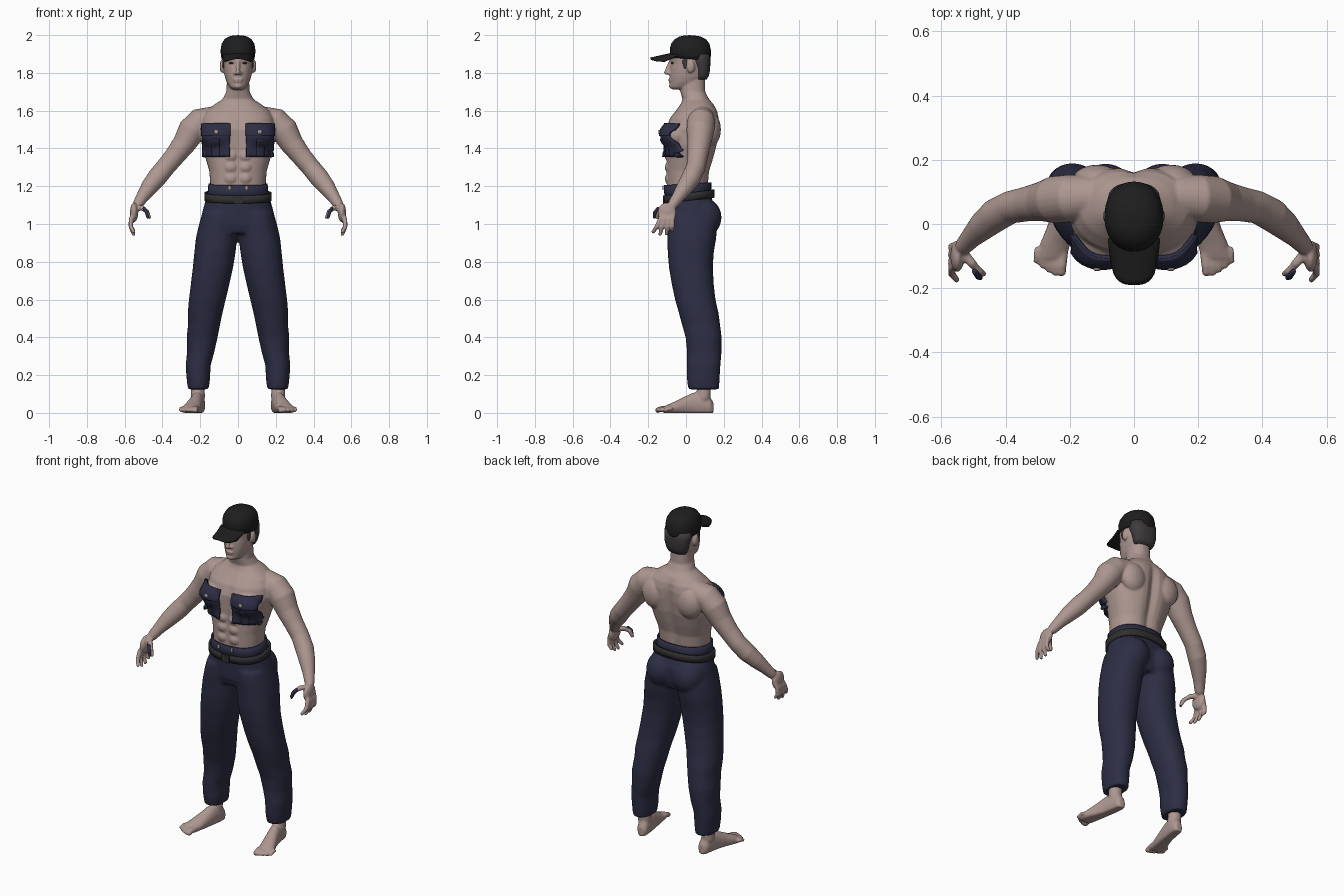
import bpy, bmesh, math
from mathutils import Vector, Matrix
from mathutils.bvhtree import BVHTree

def material(name, rgb):
    m = bpy.data.materials.new(name)
    m.diffuse_color = (*rgb, 1)
    return m

SKIN = material("skin", (0.42, 0.31, 0.285))
NAVY = material("navy cloth", (0.026, 0.027, 0.058))
BLACK = material("black cap", (0.013, 0.013, 0.013))
HAIR = material("dark hair", (0.05, 0.044, 0.047))
BELT = material("belt leather", (0.030, 0.028, 0.030))
BUTTON = material("button", (0.35, 0.29, 0.28))

def oval(z, hw, yf, yb, cx=0, e=2.2, n=40, groove=0.0, tilt=0.0):
    """Horizontal superellipse ring, optionally with spine and sternum grooves."""
    pts, cy, ry = [], (yf + yb) / 2, (yb - yf) / 2
    for i in range(n):
        a = math.tau * i / n
        c, s = math.cos(a), math.sin(a)
        x = hw * math.copysign(abs(c) ** (2 / e), c)
        y = cy + ry * math.copysign(abs(s) ** (2 / e), s)
        g = groove * math.exp(-(x / 0.03) ** 2)
        y += -g if s > 0 else g * 0.4
        pts.append(Vector((cx + x, y, z + tilt * y)))
    return pts

def loft(bm, rings, caps=True, sx=1):
    vs = [[bm.verts.new((p.x * sx, p.y, p.z)) for p in r] for r in rings]
    n = len(vs[0])
    for a, b in zip(vs, vs[1:]):
        for i in range(n):
            bm.faces.new((a[i], a[(i + 1) % n], b[(i + 1) % n], b[i]))
    if caps:
        bm.faces.new(vs[0])
        bm.faces.new(vs[-1])

def tube(bm, path, sx=1, n=16):
    """Round tube through (x, y, z, radius) points with rounded ends."""
    P = [Vector(p[:3]) for p in path]
    rings = []
    for i, p in enumerate(P):
        t = (P[min(i + 1, len(P) - 1)] - P[max(i - 1, 0)]).normalized()
        u = t.cross(Vector((0.3, 1, 0.1))).normalized()
        v, r = t.cross(u), path[i][3]
        ends = {0: [(-.8, .5), (-.45, .85), (0, 1)], len(P) - 1: [(0, 1), (.45, .85), (.8, .5)]}
        for d, k in ends.get(i, [(0, 1)]):
            rings.append([p + t * d * r + (u * math.cos(math.tau * j / n) + v * math.sin(math.tau * j / n)) * r * k
                          for j in range(n)])
    loft(bm, rings, sx=sx)

def ball(bm, c, r, sx=1):
    m = Matrix.Translation((c[0] * sx, c[1], c[2])) @ Matrix.Diagonal((*r, 1))
    bmesh.ops.create_uvsphere(bm, u_segments=20, v_segments=12, radius=1, matrix=m)

def finish(bm, name, mat, voxel=0, smooth=0, thick=0, sharp=False):
    bmesh.ops.recalc_face_normals(bm, faces=bm.faces)
    me = bpy.data.meshes.new(name)
    bm.to_mesh(me)
    bm.free()
    me.materials.append(mat)
    ob = bpy.data.objects.new(name, me)
    bpy.context.collection.objects.link(ob)
    me.polygons.foreach_set("use_smooth", [not sharp] * len(me.polygons))
    if voxel:
        m = ob.modifiers.new("fuse", 'REMESH')
        m.mode, m.voxel_size, m.use_smooth_shade = 'VOXEL', voxel, True
        m = ob.modifiers.new("soften", 'SMOOTH')
        m.factor, m.iterations = 0.5, smooth
    if thick:
        m = ob.modifiers.new("thickness", 'SOLIDIFY')
        m.thickness, m.offset = thick, 0
    return ob

# Body: torso and neck
bm = bmesh.new()
loft(bm, [oval(z, w, f, b, e=2.3, groove=g) for z, w, f, b, g in [
    (1.06, .14, -.07, .11, 0), (1.20, .146, -.104, .12, .012), (1.28, .152, -.105, .128, .018),
    (1.35, .172, -.104, .150, .022), (1.42, .192, -.108, .168, .024), (1.50, .200, -.110, .178, .024),
    (1.56, .190, -.088, .178, .018), (1.60, .168, -.056, .168, .010), (1.635, .122, -.028, .145, 0),
    (1.66, .082, -.018, .122, 0), (1.70, .062, -.030, .102, 0), (1.77, .058, -.03, .10, 0)]])
# Body: head
loft(bm, [oval(z, w, f, b) for z, w, f, b in [
    (1.712, .026, -.072, -.01), (1.724, .044, -.083, .03), (1.75, .060, -.084, .08),
    (1.78, .070, -.086, .108), (1.82, .077, -.084, .12), (1.85, .079, -.080, .123),
    (1.88, .080, -.086, .123), (1.92, .078, -.08, .12), (1.95, .06, -.05, .09)]])
tube(bm, [(0, -.082, 1.862, .009), (0, -.096, 1.825, .011), (0, -.105, 1.800, .012)])
ball(bm, (0, -.083, 1.765), (.026, .011, .007))
ball(bm, (0, -.081, 1.753), (.022, .011, .007))
ball(bm, (0, -.076, 1.73), (.024, .015, .014))
for s in (1, -1):
    ball(bm, (.015, -.090, 1.798), (.009, .010, .008), s)
    ball(bm, (.085, .025, 1.835), (.012, .022, .036), s)
    # chest, shoulder blade and stomach muscles
    ball(bm, (.095, -.045, 1.47), (.095, .078, .075), s)
    ball(bm, (.115, .13, 1.50), (.08, .055, .09), s)
    for z in (1.24, 1.30, 1.36):
        ball(bm, (.038, -.090, z), (.034, .022, .030), s)
    # arm
    tube(bm, [(.13, .085, 1.555, .068), (.20, .080, 1.540, .074), (.245, .076, 1.495, .074),
              (.285, .070, 1.425, .062), (.335, .062, 1.36, .054), (.385, .052, 1.30, .051),
              (.43, .028, 1.245, .052), (.47, -.005, 1.195, .045), (.505, -.04, 1.145, .034),
              (.53, -.068, 1.105, .028)], s, 24)
    # palm, fingers, thumb
    ball(bm, (.550, -.100, 1.062), (.022, .050, .052), s)
    for k, (yb, yt, zt) in enumerate([(-.136, -.174, .958), (-.115, -.138, .944),
                                      (-.093, -.103, .948), (-.072, -.072, .966)]):
        tube(bm, [(.552, yb * .9, 1.06, .013), (.566, yb, 1.025, .0135),
                  (.568, (yb + yt) / 2, .985, .012), (.552, yt, zt, .010)], s, 10)
    tube(bm, [(.538, -.085, 1.085, .019), (.505, -.122, 1.085, .015),
              (.482, -.148, 1.065, .013), (.470, -.155, 1.035, .011)], s, 10)
    # ankle and foot
    tube(bm, [(.212, .095, .26, .045), (.213, .095, .14, .037), (.213, .092, .08, .038)], s)
    foot = [(.145, .205, .018, .055), (.128, .206, .032, .085), (.09, .210, .036, .11),
            (.04, .218, .037, .108), (-.01, .230, .041, .085), (-.06, .245, .047, .060),
            (-.105, .256, .047, .040), (-.12, .258, .040, .030)]
    loft(bm, [[Vector((cx + w * math.cos(a), y, max(0.0, h * (.42 + .58 * math.sin(a)))))
               for a in [math.tau * i / 24 for i in range(24)]] for y, cx, w, h in foot], sx=s)
    for k in range(5):
        x, r = .222 + .0195 * k, (.0155, .0115, .011, .0105, .010)[k]
        yt = (-.150, -.152, -.143, -.130, -.115)[k]
        tube(bm, [(x, -.08, .022, r * 1.2), (x + .003, yt + .02, .022, r), (x + .004, yt, .014, r)], s, 10)
body = finish(bm, "body", SKIN, .0055, 5)

# Trousers: pelvis, seat and legs
bm = bmesh.new()
loft(bm, [oval(*q, e=2.3) for q in [
    (.95, .16, -.085, .14), (1.0, .202, -.10, .155), (1.08, .185, -.100, .158),
    (1.14, .167, -.102, .135), (1.18, .158, -.106, .125)]])
legs = [(.125, .155, .265, .012, .175), (.18, .148, .272, .005, .178), (.25, .145, .277, .004, .182),
        (.32, .126, .270, .006, .188), (.40, .108, .272, -.002, .189), (.47, .094, .264, -.022, .180),
        (.53, .082, .266, -.038, .172), (.60, .065, .260, -.058, .156), (.68, .046, .250, -.075, .147),
        (.77, .026, .239, -.090, .142), (.85, .013, .231, -.097, .147), (.925, .004, .223, -.098, .16),
        (1.0, .0, .206, -.101, .165), (1.06, .0, .188, -.098, .15)]
for s in (1, -1):
    loft(bm, [oval(z, (o - i) / 2, f, b, cx=(i + o) / 2) for z, i, o, f, b in legs], sx=s)
    ball(bm, (.088, .090, 1.035), (.095, .099, .105), s)
finish(bm, "trousers", NAVY, .009, 5)

# Waistband above the belt, and belt
bm = bmesh.new()
loft(bm, [oval(z, w, f, b, e=2.4, tilt=.06) for z, w, f, b in
          [(1.14, .163, -.108, .132), (1.175, .155, -.112, .130), (1.212, .153, -.113, .130)]], False)
finish(bm, "waistband", NAVY, thick=.008)
bm = bmesh.new()
loft(bm, [oval(z, .172, -.111, .146, e=2.4, tilt=.12) for z in (1.122, 1.142, 1.164)], False)
finish(bm, "belt", BELT, thick=.012)

def box(name, c, d, mat):
    bm = bmesh.new()
    bmesh.ops.create_cube(bm, size=1, matrix=Matrix.Translation(c) @ Matrix.Diagonal((*d, 1)))
    return finish(bm, name, mat, sharp=True)

box("buckle", (0, -.116, 1.129), (.05, .014, .046), BELT)

# Chest pockets draped over the body by casting rays at it
tree = BVHTree.FromObject(body, bpy.context.evaluated_depsgraph_get())

def drape(x, z):
    hit = tree.ray_cast(Vector((x, -1, z)), Vector((0, 1, 0)))[0]
    return hit.y if hit else -.05

def patch(name, s, x0, x1, z0, z1, gap, thick, nx=14, nz=10):
    bm = bmesh.new()
    g = []
    for j in range(nz + 1):
        z = z0 + (z1 - z0) * j / nz
        row = []
        for i in range(nx + 1):
            x = x0 + (x1 - x0) * i / nx
            row.append(bm.verts.new((s * (x + gap * .6 * i / nx), drape(s * x, z) - gap, z)))
        g.append(row)
    for j in range(nz):
        for i in range(nx):
            bm.faces.new((g[j][i], g[j][i + 1], g[j + 1][i + 1], g[j + 1][i]))
    bmesh.ops.smooth_vert(bm, verts=[v for v in bm.verts if not v.is_boundary], factor=.5,
                          use_axis_x=False, use_axis_y=True, use_axis_z=False)
    return finish(bm, name, NAVY, thick=thick)

for s, side in ((1, "left"), (-1, "right")):
    patch(side + "_pocket", s, .044, .180, 1.355, 1.53, .010, .012)
    patch(side + "_pocket_pleat", s, .098, .128, 1.357, 1.45, .017, .006, 4)
    patch(side + "_pocket_flap", s, .040, .183, 1.465, 1.532, .018, .008)
    bm = bmesh.new()
    ball(bm, (.115, drape(s * .115, 1.487) - .023, 1.487), (.012, .006, .012), s)
    finish(bm, side + "_button", BUTTON)
    box(side + "_waist_gap", (s * .045, -.1225, 1.192), (.014, .006, .024), SKIN)
    # Dark pad on the thumb, and eye
    bm = bmesh.new()
    tube(bm, [(.496, -.148, 1.082, .009), (.484, -.164, 1.062, .010), (.478, -.168, 1.035, .007)], s, 10)
    finish(bm, side + "_thumb_pad", NAVY)
    bm = bmesh.new()
    ball(bm, (.034, -.072, 1.852), (.015, .007, .005), s)
    finish(bm, side + "_eye", HAIR)
    # Sideburn
    bm = bmesh.new()
    ball(bm, (.076, -.004, 1.858), (.007, .014, .035), s)
    finish(bm, side + "_sideburn", HAIR)

# Hair at the back of the head
bm = bmesh.new()
loft(bm, [oval(*q, e=2.4) for q in [
    (1.765, .056, .05, .110), (1.785, .066, .046, .121), (1.82, .075, .042, .128),
    (1.86, .081, .02, .129), (1.90, .083, .0, .127)]])
finish(bm, "hair", HAIR)

# Cap crown and bill
bm = bmesh.new()
loft(bm, [oval(*q, e=2.15, tilt=t) for *q, t in [
    (1.875, .086, -.082, .127, -.08), (1.895, .091, -.086, .131, -.07), (1.925, .092, -.086, .132, -.04),
    (1.955, .086, -.078, .124, 0), (1.978, .072, -.060, .106, 0), (1.992, .050, -.036, .078, 0),
    (1.999, .022, -.006, .042, 0)]])
bmesh.ops.create_uvsphere(bm, u_segments=12, v_segments=8, radius=1,
                          matrix=Matrix.Translation((0, .018, 1.996)) @ Matrix.Diagonal((.010, .010, .004, 1)))
finish(bm, "cap_crown", BLACK)
bm = bmesh.new()
rows = []
for j in range(9):
    v, row = j / 8, []
    for i in range(17):
        u = -1 + i / 8
        front = -.115 - .074 * (1 - abs(u) ** 3.2) ** .6
        row.append(bm.verts.new(((.080 - .010 * v) * u, -.045 + (front + .045) * v,
                                 1.909 - .032 * v - .018 * u * u)))
    rows.append(row)
for a, b in zip(rows, rows[1:]):
    for i in range(16):
        bm.faces.new((a[i], a[i + 1], b[i + 1], b[i]))
finish(bm, "cap_bill", BLACK, thick=.008)
